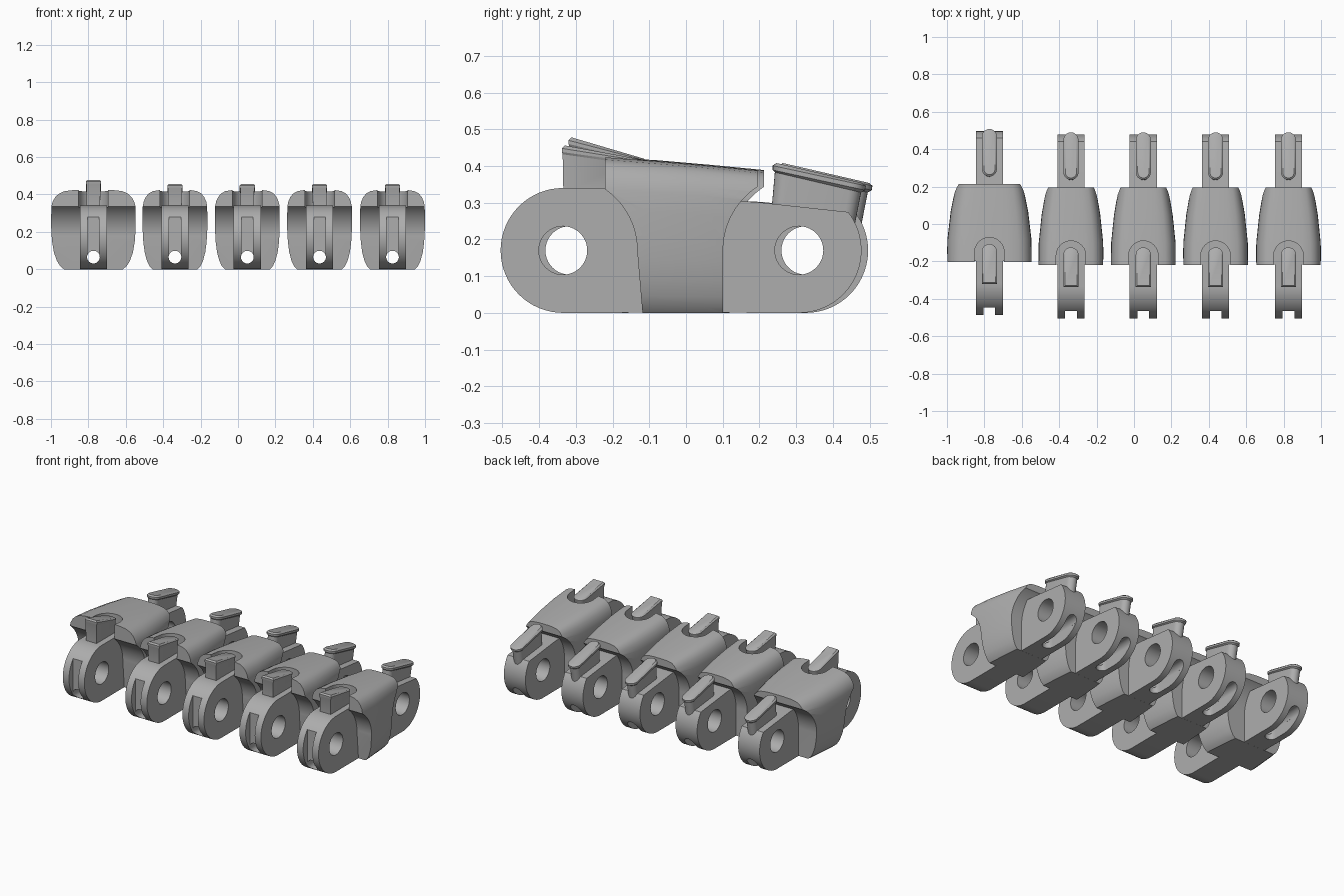
import bpy, bmesh
from math import sin, cos, pi, radians

if "Cube" in bpy.data.objects:
    bpy.data.objects.remove(bpy.data.objects["Cube"])

GREY = (0.42, 0.42, 0.42, 1)
mat = bpy.data.materials.new("plain_grey")
mat.use_nodes = True
mat.diffuse_color = GREY
mat.node_tree.nodes["Principled BSDF"].inputs["Base Color"].default_value = GREY

LUG_R, PIN_R, LUG_HALF, AXIS_Z = 0.17, 0.066, 0.073, 0.17
FRONT_Y, REAR_Y = -0.335, 0.308


def loft(name, rings):
    """Closed solid through rings that have equal point counts."""
    bm = bmesh.new()
    rows = [[bm.verts.new(p) for p in ring] for ring in rings]
    n = len(rows[0])
    for a, b in zip(rows, rows[1:]):
        for i in range(n):
            j = (i + 1) % n
            bm.faces.new((a[i], a[j], b[j], b[i]))
    bm.faces.new(rows[0])
    bm.faces.new(rows[-1])
    bmesh.ops.recalc_face_normals(bm, faces=bm.faces)
    me = bpy.data.meshes.new(name)
    bm.to_mesh(me)
    bm.free()
    me.materials.append(mat)
    ob = bpy.data.objects.new(name, me)
    bpy.context.collection.objects.link(ob)
    return ob


def arc(cy, cz, r, a0, a1, n=32):
    angles = [radians(a0 + (a1 - a0) * i / n) for i in range(n + 1)]
    return [(cy + r * cos(a), cz + r * sin(a)) for a in angles]


def side_prism(name, yz, half):
    return loft(name, [[(x, y, z) for y, z in yz] for x in (-half, half)])


def capsule(y0, y1, z0, z1, half, square=False):
    """Plan outline of a tab, its height running from z0 to z1."""
    pts = [(half * cos(a), y1 - half + half * sin(a))
           for a in [pi * i / 12 for i in range(13)]]
    if square:
        pts += [(-half, y0), (half, y0)]
    else:
        pts += [(half * cos(a), y0 + half + half * sin(a))
                for a in [pi + pi * i / 12 for i in range(13)]]
    return [(x, y, z0 + (z1 - z0) * (y - y0) / (y1 - y0)) for x, y in pts]


def combine(target, tool, operation):
    tool.hide_render = True
    mod = target.modifiers.new("join", 'BOOLEAN')
    mod.operation, mod.solver, mod.object = operation, 'EXACT', tool
    graph = bpy.context.evaluated_depsgraph_get()
    me = bpy.data.meshes.new_from_object(target.evaluated_get(graph))
    target.modifiers.clear()
    target.data = me
    bpy.data.objects.remove(tool)


def finish(ob, x, y):
    ob.location = (x, y, 0)
    bpy.ops.object.select_all(action='DESELECT')
    ob.select_set(True)
    bpy.context.view_layer.objects.active = ob
    bpy.ops.object.shade_smooth_by_angle(angle=radians(32))


def body_ring(y, half, top):
    # half section: relative width and relative height
    section = [(0.70, 0), (0.79, 0.04), (0.87, 0.11), (0.94, 0.22), (0.98, 0.35),
               (1, 0.5), (1, 0.66), (0.99, 0.79), (0.96, 0.85), (0.90, 0.905),
               (0.81, 0.95), (0.68, 0.98), (0.45, 0.995), (0.2, 1)]
    right = [(half * w, y, top * h) for w, h in section]
    return right + [(-x, yy, z) for x, yy, z in reversed(right)]


def link(prefix, cx, cy, front_half, rear_half, tall):
    # Tapered shell
    body = loft(prefix + "_link", [
        body_ring(-0.22, front_half, 0.426),
        body_ring(-0.10, front_half * 0.99, 0.416),
        body_ring(0.05, (front_half * 0.55 + rear_half * 0.45) * 1.01, 0.403),
        body_ring(0.195, rear_half, 0.389)])

    # Round clearances beside the lugs
    front_gap = arc(FRONT_Y, AXIS_Z, 0.202, 57, 0) + [(-0.11, -0.1), (-0.7, -0.1), (-0.7, 0.339)]
    rear_gap = arc(REAR_Y, AXIS_Z, 0.207, 122, 180) + [(0.1, -0.1), (0.7, -0.1), (0.7, 0.346)]
    for pts in (front_gap, rear_gap):
        combine(body, side_prism("clearance", pts, 0.5), 'DIFFERENCE')

    # Rounded pocket around the front tab
    pocket = loft("pocket", [capsule(-0.5, -0.09, z, z, 0.079, True) for z in (0.333, 0.6)])
    combine(body, pocket, 'DIFFERENCE')

    # Hinge lugs
    front_lug = arc(FRONT_Y, AXIS_Z, LUG_R, 270, 90) + [(0, 0.34), (0, 0.0005)]
    rear_lug = arc(REAR_Y, AXIS_Z, LUG_R, -90, 38) + [(0.19, 0.302), (0.01, 0.31), (0.01, 0.0005)]
    for pts in (front_lug, rear_lug):
        combine(body, side_prism("lug", pts, LUG_HALF), 'UNION')

    # Pin holes
    for y in (FRONT_Y, REAR_Y):
        hole = arc(y, AXIS_Z, PIN_R, 0, 351, 39)
        combine(body, side_prism("pin_hole", hole, 0.3), 'DIFFERENCE')

    # Cord slot, cord tunnel and the groove beneath the rear lug
    slot = [(-0.7, -0.1), (-0.464, -0.1), (-0.464, 0.28), (-0.7, 0.28)]
    combine(body, side_prism("slot", slot, 0.031), 'DIFFERENCE')
    circle = arc(0, 0.065, 0.034, 0, 345, 23)
    tunnel = loft("tunnel", [[(x, y, z) for x, z in circle] for y in (-0.8, 0.8)])
    combine(body, tunnel, 'DIFFERENCE')
    groove = loft("groove", [capsule(0.21, 0.7, z, z, 0.034) for z in (-0.1, 0.066)])
    combine(body, groove, 'DIFFERENCE')
    finish(body, cx, cy)

    # Front tab with a slightly flared top
    h = 0.022 if tall else 0
    y0, y1 = -0.338, -0.125
    front_tab = loft(prefix + "_front_tab", [
        capsule(y0 + 0.004, y1 - 0.005, 0.325, 0.325, 0.036, True),
        capsule(y0 + 0.002, y1 - 0.003, 0.432 + h, 0.402, 0.037, True),
        capsule(y0, y1, 0.438 + h, 0.408, 0.041, True),
        capsule(y0, y1, 0.448 + h, 0.414, 0.041, True),
        capsule(y0 + 0.008, y1 - 0.008, 0.456 + h, 0.42, 0.033, True)])
    finish(front_tab, cx, cy)

    # Rear tab leaning backward with a flared cap
    rear_tab = loft(prefix + "_rear_tab", [
        capsule(0.232, 0.452, 0.27, 0.20, 0.031),
        capsule(0.242, 0.477, 0.383, 0.328, 0.033),
        capsule(0.236, 0.488, 0.389, 0.334, 0.040),
        capsule(0.236, 0.490, 0.401, 0.346, 0.040),
        capsule(0.246, 0.480, 0.408, 0.354, 0.030)])
    finish(rear_tab, cx, cy)


# One wide link and four slim ones in a row
link("wide", -0.773, 0.018, 0.227, 0.178, True)
for i, x in enumerate((-0.337, 0.05, 0.436, 0.826)):
    link("slim_" + str(i + 1), x, 0, 0.174, 0.132, False)
